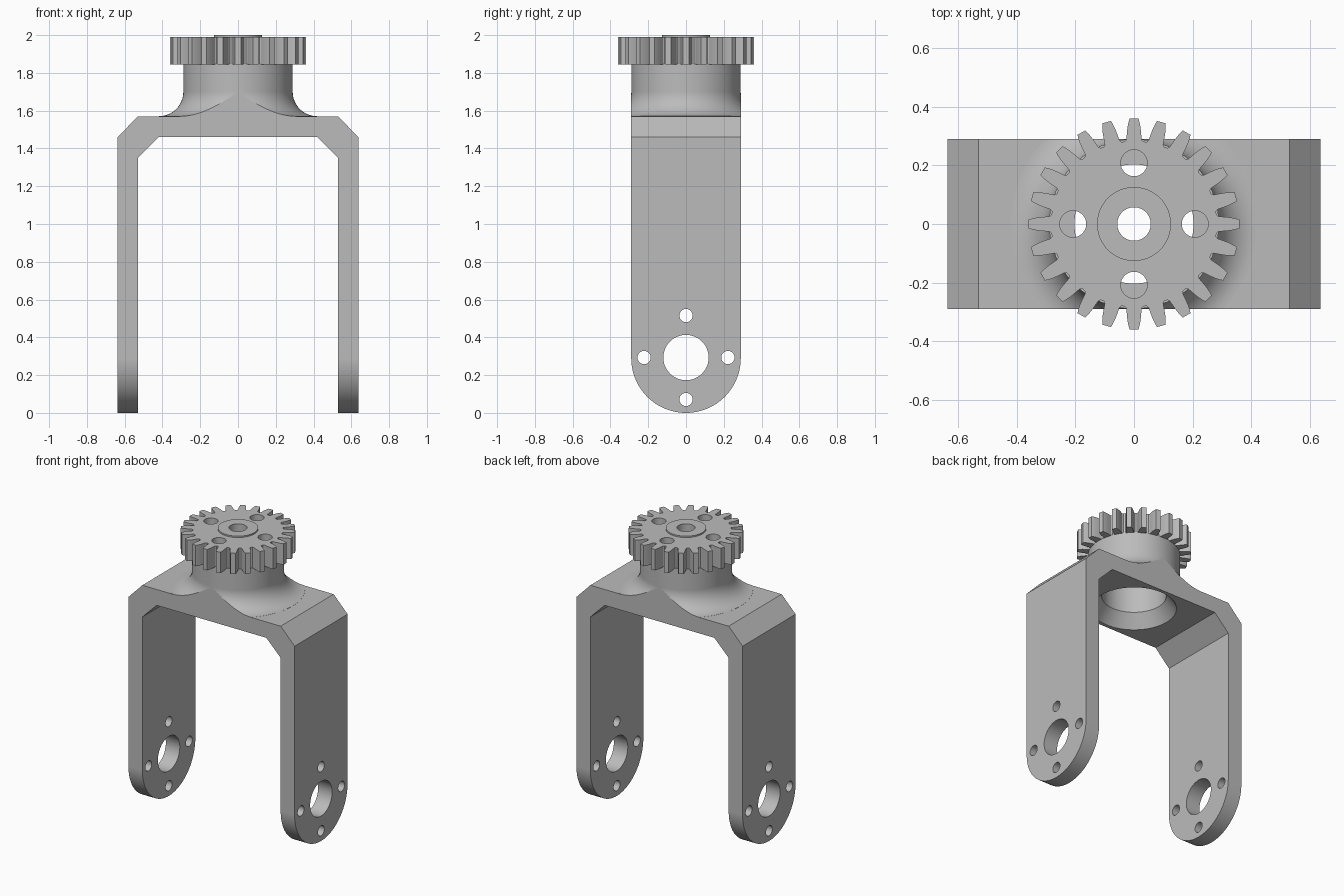
import bpy, bmesh
from math import sin, cos, pi, radians
from mathutils import Matrix, Vector

if "Cube" in bpy.data.objects:
    bpy.data.objects.remove(bpy.data.objects["Cube"])

grey = bpy.data.materials.new("plain grey")
grey.use_nodes = True
GREY = (0.5, 0.5, 0.5, 1)
grey.diffuse_color = GREY
grey.node_tree.nodes["Principled BSDF"].inputs["Base Color"].default_value = GREY


def add_object(name, bm):
    bmesh.ops.recalc_face_normals(bm, faces=bm.faces)
    mesh = bpy.data.meshes.new(name)
    bm.to_mesh(mesh)
    bm.free()
    mesh.materials.append(grey)
    obj = bpy.data.objects.new(name, mesh)
    bpy.context.collection.objects.link(obj)
    return obj


def prism(name, points, depth):
    """Closed outline of 3D points pushed along the depth vector."""
    bm = bmesh.new()
    face = bm.faces.new([bm.verts.new(p) for p in points])
    moved = bmesh.ops.extrude_face_region(bm, geom=[face])["geom"]
    verts = [v for v in moved if isinstance(v, bmesh.types.BMVert)]
    bmesh.ops.translate(bm, verts=verts, vec=depth)
    return add_object(name, bm)


def lathe(name, profile, segments=96):
    """Solid of revolution from (radius, z) pairs, capped at both ends."""
    bm = bmesh.new()
    rings = [[bm.verts.new((r * cos(2 * pi * i / segments), r * sin(2 * pi * i / segments), z))
              for i in range(segments)] for r, z in profile]
    for low, high in zip(rings, rings[1:]):
        for i in range(segments):
            j = (i + 1) % segments
            bm.faces.new((low[i], low[j], high[j], high[i]))
    bm.faces.new(rings[0])
    bm.faces.new(rings[-1])
    return add_object(name, bm)


def combine(target, other, operation):
    """Boolean the other solid into the target, then drop it."""
    mod = target.modifiers.new("cut", "BOOLEAN")
    mod.object, mod.operation, mod.solver = other, operation, "EXACT"
    bpy.context.view_layer.update()
    graph = bpy.context.evaluated_depsgraph_get()
    mesh = bpy.data.meshes.new_from_object(target.evaluated_get(graph))
    target.modifiers.clear()
    target.data = mesh
    bpy.data.objects.remove(other)


def finish(obj):
    bpy.ops.object.select_all(action="DESELECT")
    obj.select_set(True)
    bpy.context.view_layer.objects.active = obj
    bpy.ops.object.shade_smooth_by_angle(angle=radians(25))
    weighted = obj.modifiers.new("weighted normals", "WEIGHTED_NORMAL")
    weighted.keep_sharp = True


HALF = 0.29      # half depth of the fork and radius of its rounded ends
PLATE = 1.57     # top of the bridge

# Fork: chamfered U outline, made too deep and trimmed below
right = [(0.42, 1.46), (0.53, 1.35), (0.53, -0.1), (0.637, -0.1), (0.637, 1.46), (0.53, PLATE)]
outline = right + [(-x, z) for x, z in reversed(right)]
fork = prism("fork", [(x, -0.5, z) for x, z in outline], (0, 1, 0))

# Flared neck on the bridge
flare = 0.13
profile = [(HALF + flare, 1.5)]
for i in range(17):
    a = pi / 2 * i / 16
    profile.append((0.4195 - flare * sin(a), PLATE + 0.0005 + flare * (1 - cos(a))))
profile.append((HALF - 0.0005, 1.848))
combine(fork, lathe("neck", profile), "UNION")

# Trim the sides flat and round the leg ends
arc = [(-1, HALF * cos(pi + pi * i / 48), HALF + HALF * sin(pi + pi * i / 48)) for i in range(49)]
trim = prism("trim", arc + [(-1, HALF, 2.2), (-1, -HALF, 2.2)], (2, 0, 0))
combine(fork, trim, "INTERSECT")

# Bore with a flared mouth underneath
bore = [(0.295, 1.42), (0.203, 1.55), (0.203, 1.95)]
combine(fork, lathe("bore", bore), "DIFFERENCE")

# Axle hole and four bolt holes through both legs
holes = [(0, 0, 0.12)] + [(0.222 * cos(k * pi / 2), 0.222 * sin(k * pi / 2), 0.035) for k in range(4)]
for y, z, r in holes:
    drill = lathe("drill", [(r, -1), (r, 1)], 48)
    drill.data.transform(Matrix.Translation((0, y, z + 0.293)) @ Matrix.Rotation(pi / 2, 4, "Y"))
    combine(fork, drill, "DIFFERENCE")
finish(fork)

# Gear: each tooth is a mirrored flank of (radius, half angle in degrees)
TEETH = 24
flank = [(0.283, 6.2), (0.29, 5.1), (0.31, 4.5), (0.33, 3.9), (0.348, 3.1), (0.36, 2.4)]
tooth = [(r, -a) for r, a in flank] + [(r, a) for r, a in reversed(flank)]
rim = []
for k in range(TEETH):
    for r, a in tooth:
        angle = radians(a + k * 360 / TEETH)
        rim.append((r * cos(angle), r * sin(angle), 1.845))
gear = prism("gear", rim, (0, 0, 0.145))

# Raised hub, centre hole and four mounting holes
combine(gear, lathe("hub", [(0.126, 1.9), (0.126, 2.0)]), "UNION")
combine(gear, lathe("centre_hole", [(0.057, 1.7), (0.057, 2.1)], 48), "DIFFERENCE")
for k in range(4):
    drill = lathe("drill", [(0.045, 1.7), (0.045, 2.1)], 48)
    drill.data.transform(Matrix.Translation(Vector((0.208 * cos(k * pi / 2), 0.208 * sin(k * pi / 2), 0))))
    combine(gear, drill, "DIFFERENCE")
finish(gear)
